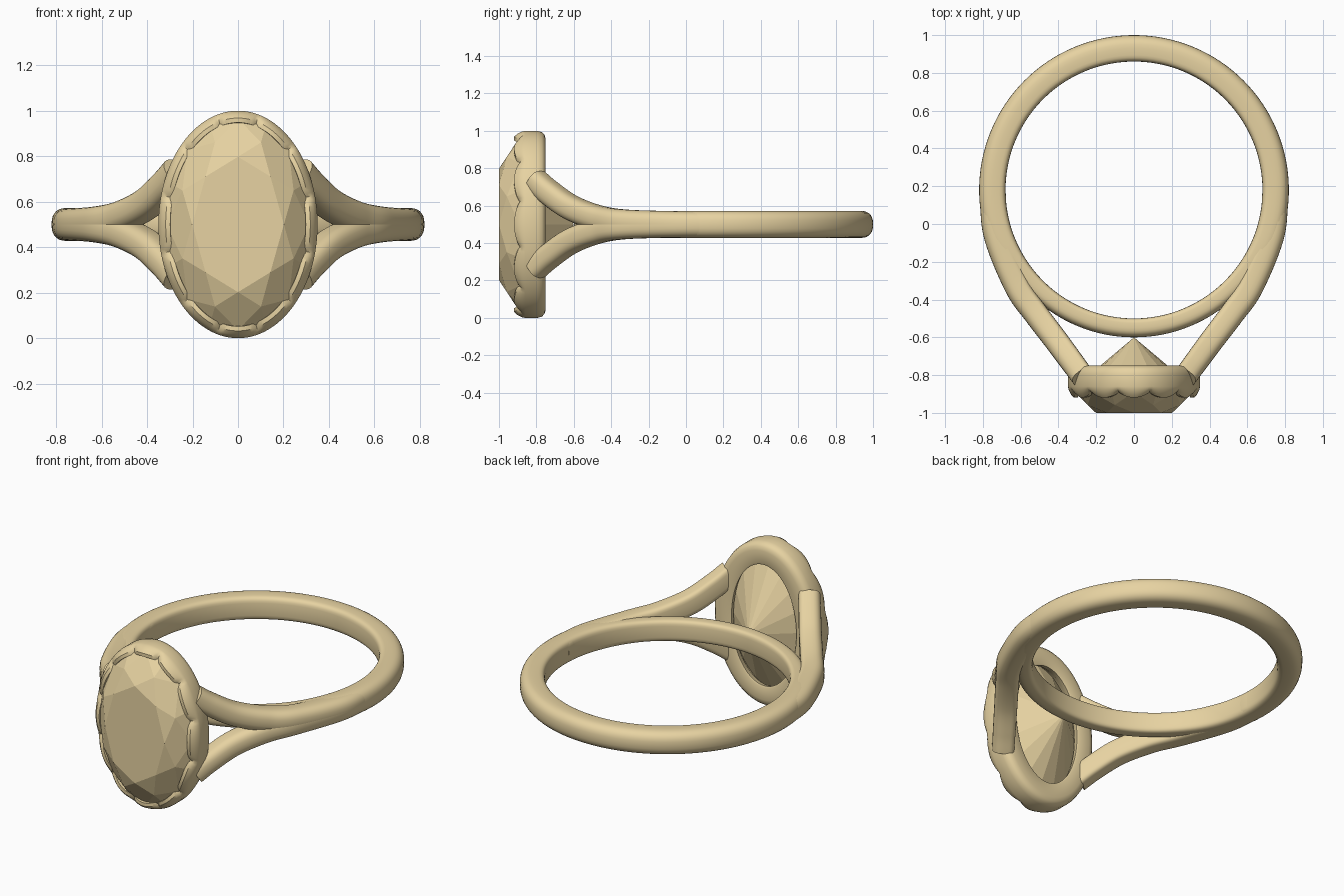
import bpy, bmesh
from math import sin, cos, pi, radians
from mathutils import Vector

if "Cube" in bpy.data.objects:
    bpy.data.objects.remove(bpy.data.objects["Cube"])

gold = bpy.data.materials.new("warm_gold")
gold.diffuse_color = (0.80, 0.65, 0.36, 1)
gold.use_nodes = True
gold.node_tree.nodes["Principled BSDF"].inputs["Base Color"].default_value = gold.diffuse_color
CZ = 0.5  # height of the ring plane


def finish(name, bm, smooth=True):
    bmesh.ops.recalc_face_normals(bm, faces=bm.faces)
    mesh = bpy.data.meshes.new(name)
    bm.to_mesh(mesh)
    bm.free()
    ob = bpy.data.objects.new(name, mesh)
    bpy.context.collection.objects.link(ob)
    mesh.materials.append(gold)
    if smooth:
        bpy.ops.object.select_all(action='DESELECT')
        ob.select_set(True)
        bpy.context.view_layer.objects.active = ob
        bpy.ops.object.shade_smooth_by_angle(angle=radians(35))
    return ob


def loft(name, rings, closed):
    """Skin a list of equal rings; close into a loop or cap both ends."""
    bm = bmesh.new()
    vs = [[bm.verts.new(p) for p in r] for r in rings]
    n, m = len(vs), len(vs[0])
    for i in range(n if closed else n - 1):
        a, b = vs[i], vs[(i + 1) % n]
        for j in range(m):
            k = (j + 1) % m
            bm.faces.new((a[j], a[k], b[k], b[j]))
    if not closed:
        bm.faces.new(vs[0])
        bm.faces.new(vs[-1])
    return finish(name, bm)


def section(center, out, up, thick, height, n=28):
    """D-like section: flattened towards the finger, round outside."""
    pts = []
    for i in range(n):
        c, s = cos(2 * pi * i / n), sin(2 * pi * i / n)
        e = 0.45 if c < 0 else 0.8
        u = abs(c) ** e * (1 if c > 0 else -1) * thick / 2
        v = abs(s) ** e * (1 if s > 0 else -1) * height / 2
        pts.append(center + out * u + up * v)
    return pts


# Finger band: constant inner radius, thinner across the bridge behind the stone
rings = []
for i in range(128):
    a = 2 * pi * i / 128
    t = min(1, max(0, (-sin(a) - 0.35) / 0.4))
    t = t * t * (3 - 2 * t)
    thick, height = 0.14 - 0.04 * t, 0.145 - 0.015 * t
    d = Vector((cos(a), sin(a), 0))
    rings.append(section(Vector((0, 0.18, CZ)) + d * (0.68 + thick / 2), d, Vector((0, 0, 1)), thick, height))
loft("finger_band", rings, True)


# Four split shoulders rising from the band to the setting
def spline(p, steps=10):
    p = [2 * p[0] - p[1]] + p + [2 * p[-1] - p[-2]]
    out = []
    for i in range(1, len(p) - 2):
        a, b, c, d = p[i - 1:i + 3]
        for k in range(steps):
            t = k / steps
            out.append(0.5 * (2 * b + (c - a) * t + (2 * a - 5 * b + 4 * c - d) * t ** 2
                              + (3 * b - a - 3 * c + d) * t ** 3))
    return out + [p[-2]]


path = [(0.748, 0.16, 0), (0.728, -0.06, 0.002), (0.62, -0.33, 0.012),
        (0.52, -0.475, 0.035), (0.41, -0.62, 0.09), (0.325, -0.735, 0.17), (0.27, -0.81, 0.235)]
for sx, side in ((1, "right"), (-1, "left")):
    for sz, level in ((1, "upper"), (-1, "lower")):
        pts = spline([Vector((x * sx, y, CZ + z * sz)) for x, y, z in path])
        rings = []
        for i, p in enumerate(pts):
            tan = (pts[min(i + 1, len(pts) - 1)] - pts[max(i - 1, 0)]).normalized()
            out = tan.cross(Vector((0, 0, 1))).normalized()
            if out.x * sx < 0:
                out = -out
            up = tan.cross(out).normalized()
            f = i / (len(pts) - 1)
            rings.append(section(p, out, up, 0.138 - 0.015 * f, 0.14 - 0.015 * f))
        loft(f"{level}_{side}_shoulder", rings, False)

# Oval bezel: (inset, y, scallop depth) profile swept round the ellipse
profile = [(0.13, -0.755, 0), (0.12, -0.75, 0), (0.045, -0.75, 0), (0.022, -0.756, 0), (0.007, -0.77, 0),
           (0, -0.795, 0), (0, -0.86, 0), (0.004, -0.872, 0.2), (0.016, -0.88, 0.7), (0.032, -0.887, 1),
           (0.052, -0.887, 1), (0.056, -0.87, 0), (0.12, -0.79, 0)]
rings = []
for i in range(192):
    a = 2 * pi * i / 192
    lobe = abs(cos(6 * a)) ** 0.7 * 0.032
    rings.append([Vector(((0.35 - d) * cos(a), y - s * lobe, CZ + (0.5 - d) * sin(a))) for d, y, s in profile])
loft("scalloped_bezel", rings, True)

# Oval brilliant stone: hull of table, crown points, girdle and culet
bm = bmesh.new()


def stone_ring(n, radius, y, turn=0.0):
    for i in range(n):
        a = 2 * pi * (i + turn) / n
        bm.verts.new((0.315 * radius * cos(a), y, CZ + 0.465 * radius * sin(a)))


stone_ring(8, 0.64, -1.0)
stone_ring(8, 0.84, -0.958, 0.5)
stone_ring(16, 1.0, -0.89)
stone_ring(16, 1.0, -0.865)
bm.verts.new((0, -0.6, CZ))
bmesh.ops.convex_hull(bm, input=bm.verts)
bmesh.ops.dissolve_limit(bm, angle_limit=0.01, verts=bm.verts, edges=bm.edges)
finish("oval_stone", bm, smooth=False)
